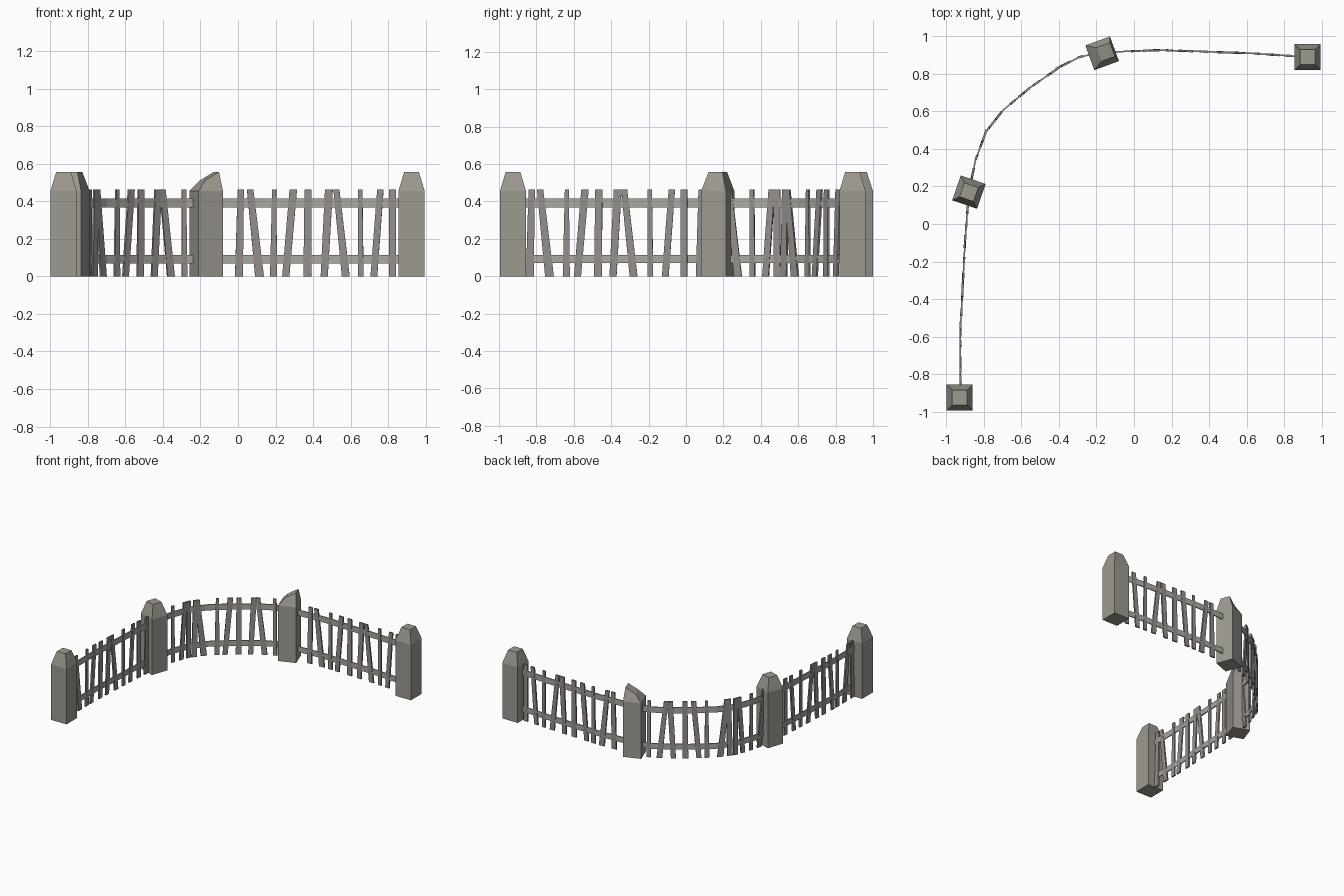
import bpy, bmesh, math
from mathutils import Vector, Matrix

if "Cube" in bpy.data.objects:
    bpy.data.objects.remove(bpy.data.objects["Cube"])

def material(name, c):
    m = bpy.data.materials.new(name)
    m.diffuse_color = (*c, 1)
    m.use_nodes = True
    m.node_tree.nodes["Principled BSDF"].inputs["Base Color"].default_value = m.diffuse_color
    return m

POST = material("post_stone", (0.34, 0.32, 0.28))
WOOD = material("picket_wood", (0.30, 0.27, 0.26))
RAIL = material("rail_wood", (0.40, 0.40, 0.36))

def make(name, bm, mat):
    bmesh.ops.recalc_face_normals(bm, faces=bm.faces[:])
    me = bpy.data.meshes.new(name)
    bm.to_mesh(me)
    bm.free()
    me.materials.append(mat)
    ob = bpy.data.objects.new(name, me)
    bpy.context.collection.objects.link(ob)
    return ob

def loft(bm, rings, closed=True):
    """Skin a list of equal-sized rings and cap both ends."""
    vs = [[bm.verts.new(p) for p in r] for r in rings]
    n = len(vs[0])
    for a, b in zip(vs, vs[1:]):
        for i in range(n):
            j = (i + 1) % n
            bm.faces.new((a[i], a[j], b[j], b[i]))
    bm.faces.new(vs[0][::-1])
    bm.faces.new(vs[-1])

# Fence line seen from above
KEYS = [(-.925, -.925), (-.925, -.56), (-.90, -.08), (-.88, .17), (-.845, .34),
        (-.79, .49), (-.70, .605), (-.55, .73), (-.39, .84), (-.29, .89),
        (-.175, .915), (.14, .927), (.62, .91), (.925, .89)]
PTS = [Vector((x, y, 0)) for x, y in KEYS]
ACC = [0]
for a, b in zip(PTS, PTS[1:]):
    ACC.append(ACC[-1] + (b - a).length)

def at(s):
    """Point and tangent at distance s along the fence line."""
    for i in range(len(PTS) - 1):
        if s <= ACC[i + 1] or i == len(PTS) - 2:
            d = (PTS[i + 1] - PTS[i]).normalized()
            return PTS[i] + d * (s - ACC[i]), d

# Posts: square shaft with a tapered cap, one of them with a sloping top
def post(name, x, y, deg, slope=0.0, shift=0.0):
    def ring(h, z, dx=0, tilt=0):
        return [Vector((sx * h + dx, sy * h, z + (tilt if sx < 0 else 0)))
                for sx, sy in ((-1, -1), (1, -1), (1, 1), (-1, 1))]
    bm = bmesh.new()
    loft(bm, [ring(.07, 0), ring(.07, .455), ring(.039, .558, shift, -slope)])
    bm.transform(Matrix.Translation((x, y, 0)) @ Matrix.Rotation(math.radians(deg), 4, 'Z'))
    make(name, bm, POST)

post("post_front_end", -.93, -.925, 0)
post("post_left", -.88, .17, -19)
post("post_back", -.17, .91, 20, .045, .02)
post("post_right_end", .925, .89, 0)

# Rails: thin bands following the fence line
for name, z0, z1 in (("rail_lower", .07, .115), ("rail_upper", .368, .415)):
    bm = bmesh.new()
    rings = []
    for i, p in enumerate(PTS):
        d = (PTS[min(i + 1, len(PTS) - 1)] - PTS[max(i - 1, 0)]).normalized()
        n = Vector((-d.y, d.x, 0)) * .004
        rings.append([p - n + Vector((0, 0, z0)), p + n + Vector((0, 0, z0)),
                      p + n + Vector((0, 0, z1)), p - n + Vector((0, 0, z1))])
    loft(bm, rings)
    make(name, bm, RAIL)

# Pickets: (lean at top, bottom width, top width), repeated along the line
STYLE = [(.01, .042, .034), (-.05, .047, .034), (.003, .038, .022), (.04, .038, .040),
         (.004, .042, .038), (.025, .038, .042), (-.05, .042, .032), (-.003, .030, .024),
         (.035, .036, .034), (.0, .036, .036)]
SB, SC = ACC[3], ACC[10]
RUNS = [
    ("front", 0, 0, [.09, .195, .285, .345, .455, .535, .645, .735, .815, .915, 1.0]),
    ("corner", SB, 6, [.11, .19, .265, .33, .375, .45, .55, .61, .71, .80, .905, .985]),
    ("back", SC, 0, [.18, .29, .365, .43, .545, .635, .75, .83, .90, 1.0]),
]
for run, start, first, offs in RUNS:
    bm = bmesh.new()
    for i, o in enumerate(offs):
        lean, wb, wt = STYLE[(i + first) % len(STYLE)]
        p, d = at(start + o)
        n = Vector((-d.y, d.x, 0)) * .006
        rings = []
        for dx, w, z in ((0, wb, 0), (lean, wt, .463)):
            c = p + d * dx + Vector((0, 0, z))
            rings.append([c - d * w / 2 - n, c + d * w / 2 - n,
                          c + d * w / 2 + n, c - d * w / 2 + n])
        loft(bm, rings)
    make("pickets_" + run, bm, WOOD)
